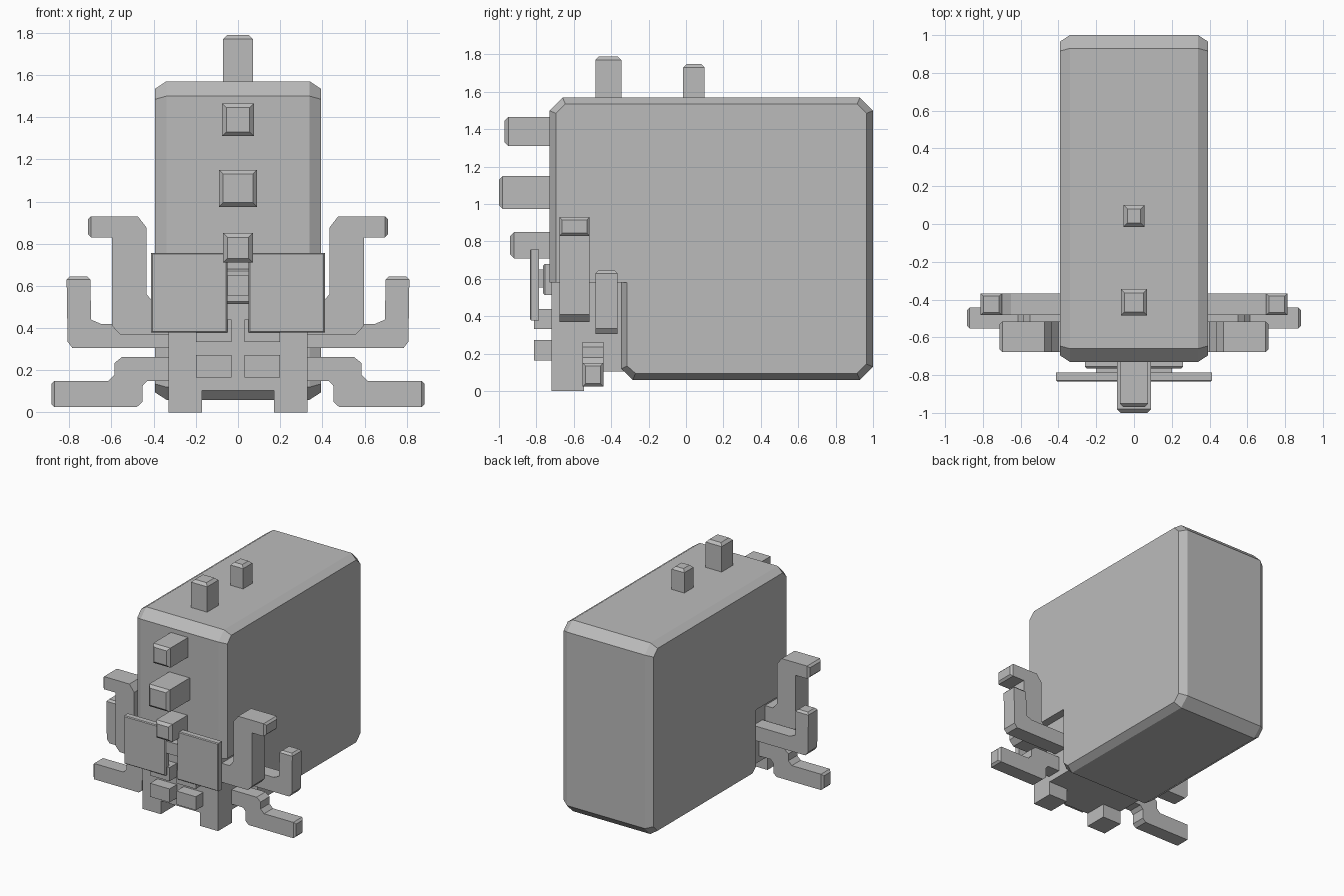
import bpy, bmesh, math
from mathutils import Vector

if "Cube" in bpy.data.objects:
    bpy.data.objects.remove(bpy.data.objects["Cube"])

grey = bpy.data.materials.new("plain grey")
grey.diffuse_color = (0.5, 0.5, 0.5, 1)
grey.use_nodes = True
grey.node_tree.nodes["Principled BSDF"].inputs["Base Color"].default_value = grey.diffuse_color


def finish(name, bm):
    bmesh.ops.recalc_face_normals(bm, faces=bm.faces[:])
    me = bpy.data.meshes.new(name)
    bm.to_mesh(me)
    bm.free()
    me.materials.append(grey)
    ob = bpy.data.objects.new(name, me)
    bpy.context.collection.objects.link(ob)
    return ob


def bevel_tip(bm, axis, value, width):
    """Chamfer the edges of the end face lying at co[axis] == value."""
    edges = [e for e in bm.edges if all(abs(v.co[axis] - value) < 1e-4 for v in e.verts)]
    bmesh.ops.bevel(bm, geom=edges, offset=width, segments=1, affect='EDGES', profile=0.5)


def box(name, lo, hi, tip=None, width=0.02):
    bm = bmesh.new()
    bmesh.ops.create_cube(bm, size=1)
    for v in bm.verts:
        v.co = Vector([lo[i] if v.co[i] < 0 else hi[i] for i in range(3)])
    if tip:
        bevel_tip(bm, tip[0], tip[1], width)
    return finish(name, bm)


def mirror(ob):
    m = ob.modifiers.new("mirror", 'MIRROR')
    m.use_axis = (True, False, False)


def loft(bm, rings):
    """Skin a list of equal-length point rings and cap both ends."""
    vs = [[bm.verts.new(p) for p in r] for r in rings]
    n = len(vs[0])
    for a, b in zip(vs, vs[1:]):
        for i in range(n):
            bm.faces.new((a[i], a[(i + 1) % n], b[(i + 1) % n], b[i]))
    bm.faces.new(vs[0])
    bm.faces.new(vs[-1])


def arm(name, outline, y0, y1, tip, width=0.015):
    """Bent limb: front outline extruded in y, mirrored to both sides."""
    bm = bmesh.new()
    loft(bm, [[(x, y, z) for x, z in outline] for y in (y0, y1)])
    bmesh.ops.recalc_face_normals(bm, faces=bm.faces[:])
    bevel_tip(bm, tip[0], tip[1], width)
    mirror(finish(name, bm))


# main body: side profile with a notch under the front, chamfered flanks
full = [(-.73, .58), (-.73, 1.5), (-.66, 1.57), (.93, 1.57), (1, 1.5), (1, .13),
        (.93, .06), (-.285, .06), (-.345, .12), (-.345, .58)]
inner = [(-.695, .58), (-.695, 1.485), (-.645, 1.535), (.915, 1.535), (.965, 1.485),
         (.965, .145), (.915, .095), (-.27, .095), (-.315, .135), (-.315, .58)]
bm = bmesh.new()
loft(bm, [[(x, y, z) for y, z in p] for x, p in
          ((-.393, inner), (-.34, full), (.34, full), (.393, inner))])
finish("body", bm)

# front and top pegs
for i, (h, z0, z1, y) in enumerate([(.075, 1.31, 1.465, -.97), (.09, .975, 1.15, -1.0),
                                    (.07, .71, .85, -.94)]):
    box(f"front_peg_{i + 1}", (-h, y, z0), (h, -.7, z1), (1, y))
for i, (h, y0, y1, z) in enumerate([(.07, -.485, -.345, 1.79), (.055, -.015, .1, 1.75)]):
    box(f"top_peg_{i + 1}", (-h, y0, 1.54), (h, y1, z), (2, z))

# small torso filling the notch, with two feet
box("torso", (-.33, -.72, .105), (.33, -.33, .59))
mirror(box("foot", (.17, -.72, 0), (.33, -.545, .2)))

# little blocks on the torso front
for i, (z0, z1) in enumerate([(.165, .272), (.333, .44)]):
    mirror(box(f"torso_block_{i + 1}", (.03, -.812, z0), (.2, -.7, z1)))
box("chest_plate", (-.26, -.765, .515), (.26, -.7, .68), (1, -.765), .01)

# bow: two thin square wings and a knot
mirror(box("bow_wing", (.05, -.835, .378), (.412, -.787, .757), (1, -.835), .006))
box("bow_knot", (-.06, -.825, .555), (.06, -.76, .65))

# three pairs of bent arms
arm("upper_arm", [(.3, .37), (.56, .37), (.597, .41), (.597, .83), (.712, .83), (.712, .93),
                  (.475, .93), (.433, .875), (.433, .56), (.4, .52), (.3, .52)],
    -.677, -.515, (0, .712))
arm("middle_arm", [(.3, .305), (.785, .305), (.808, .335), (.813, .645), (.7, .645),
                   (.697, .44), (.65, .42), (.3, .42)],
    -.483, -.367, (2, .645))
arm("lower_arm", [(.3, .15), (.43, .15), (.453, .125), (.453, .05), (.48, .025), (.885, .025),
                  (.885, .15), (.615, .15), (.585, .18), (.585, .235), (.55, .263), (.3, .263)],
    -.553, -.442, (0, .885))
